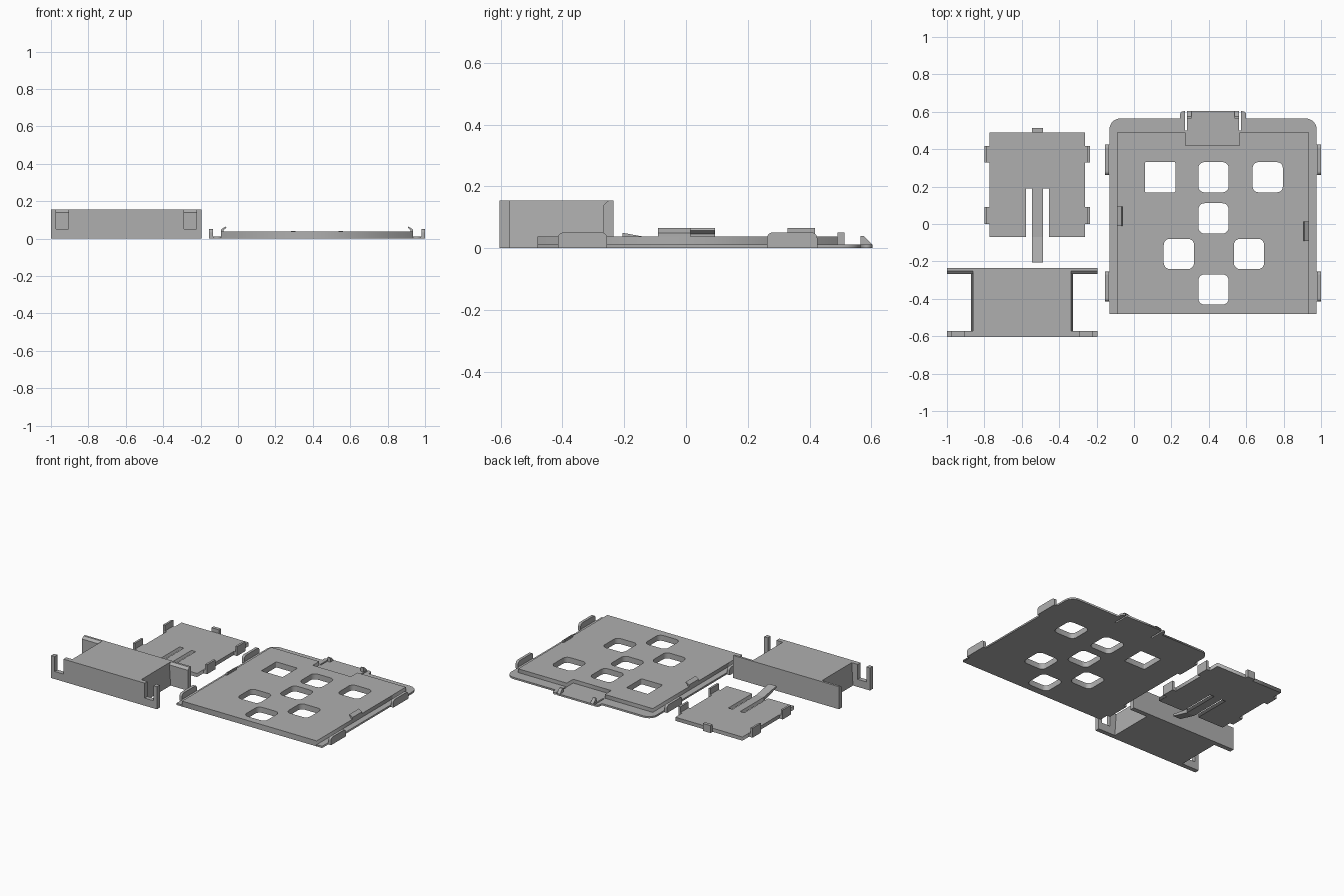
import bpy, bmesh, math
from mathutils import Vector

if "Cube" in bpy.data.objects:
    bpy.data.objects.remove(bpy.data.objects["Cube"])

plastic = bpy.data.materials.new("grey plastic")
plastic.diffuse_color = (0.43, 0.43, 0.43, 1)
plastic.use_nodes = True
plastic.node_tree.nodes["Principled BSDF"].inputs["Base Color"].default_value = plastic.diffuse_color


def rounded(points):
    """Expand (x, y[, radius]) corners into a polyline with arced corners."""
    out, n = [], len(points)
    for i, p in enumerate(points):
        c = Vector(p[:2])
        r = p[2] if len(p) > 2 else 0
        if not r:
            out.append(c)
            continue
        a = c + (Vector(points[i - 1][:2]) - c).normalized() * r
        b = c + (Vector(points[(i + 1) % n][:2]) - c).normalized() * r
        m = a + b - c                      # arc centre of a right-angle corner
        for k in range(6):
            t = k / 5 * math.pi / 2
            out.append(m + (a - m) * math.cos(t) + (b - m) * math.sin(t))
    return out


def slab(name, outline, z0, z1, holes=()):
    """Extrude a flat outline with holes from z0 to z1."""
    cu = bpy.data.curves.new(name, 'CURVE')
    cu.dimensions, cu.fill_mode, cu.extrude = '2D', 'BOTH', (z1 - z0) / 2
    for loop in (outline, *holes):
        pts = rounded(loop)
        sp = cu.splines.new('POLY')
        sp.points.add(len(pts) - 1)
        for q, p in zip(sp.points, pts):
            q.co = (p.x, p.y, 0, 1)
        sp.use_cyclic_u = True
    tmp = bpy.data.objects.new(name + "_curve", cu)
    bpy.context.collection.objects.link(tmp)
    dg = bpy.context.evaluated_depsgraph_get()
    me = bpy.data.meshes.new_from_object(tmp.evaluated_get(dg))
    bpy.data.objects.remove(tmp)
    bm = bmesh.new()
    bm.from_mesh(me)
    bmesh.ops.translate(bm, verts=bm.verts, vec=(0, 0, (z0 + z1) / 2))
    return finish(name, bm, me)


def finish(name, bm, me=None):
    me = me or bpy.data.meshes.new(name)
    bmesh.ops.remove_doubles(bm, verts=bm.verts, dist=1e-5)
    bmesh.ops.recalc_face_normals(bm, faces=bm.faces)
    bm.to_mesh(me)
    bm.free()
    me.materials.clear()
    me.materials.append(plastic)
    ob = bpy.data.objects.new(name, me)
    bpy.context.collection.objects.link(ob)
    return ob


def prism(name, axis, profile, a, b):
    """Extrude a profile along x (profile in y,z) or y (profile in x,z)."""
    bm = bmesh.new()
    pts = rounded(profile)
    put = (lambda p, t: (t, p.x, p.y)) if axis == 'x' else (lambda p, t: (p.x, t, p.y))
    f = bm.faces.new([bm.verts.new(put(p, a)) for p in pts])
    ext = bmesh.ops.extrude_face_region(bm, geom=[f])
    d = (b - a, 0, 0) if axis == 'x' else (0, b - a, 0)
    bmesh.ops.translate(bm, vec=d, verts=[v for v in ext['geom'] if isinstance(v, bmesh.types.BMVert)])
    return finish(name, bm)


def rect(x0, x1, y0, y1, r=0):
    return [(x0, y0, r), (x1, y0, r), (x1, y1, r), (x0, y1, r)]


def box(name, x0, x1, y0, y1, z0, z1):
    return prism(name, 'x', rect(y0, y1, z0, z1), x0, x1)


# --- large cover: raised panel with windows and a notch for the latch
CX = 0.4225
centres = [(.14, .25), (.425, .25), (.715, .25), (.425, .03), (.24, -.16), (.615, -.16), (.425, -.35)]
windows = [rect(x - .081, x + .081, y - .081, y + .081, .006 if i == 0 else .033)
           for i, (x, y) in enumerate(centres)]
slab("cover_panel",
     [(-.09, -.48), (.935, -.48), (.935, .49), (.565, .49), (.565, .42),
      (.275, .42), (.275, .49), (-.09, .49)], 0, .038, windows)

# thin rim around three sides, with ears and the latch tongue
half = [(.935, -.48), (.977, -.48), (.977, .565, .06), (.60, .565), (.60, .603, .02),
        (.572, .603), (.572, .50), (.562, .50), (.562, .603)]
mirrored = [(2 * CX - p[0], *p[1:]) for p in reversed(half)]
slab("cover_rim", half + mirrored + [
    (-.09, .49), (.275, .49), (.275, .42), (.565, .42), (.565, .49), (.935, .49)], 0, .012)

# latch wedges at the tongue tip
for x in (.284, .538):
    prism("latch_wedge", 'x', [(.565, .012), (.603, .012), (.575, .04), (.565, .04)], x, x + .023)

# upright side clips and leaning snap hooks
for s in (-1, 1):
    for y0, y1 in ((-.415, -.255), (.262, .425)):
        x0, x1 = sorted((CX + s * .5575, CX + s * .5765))
        prism("cover_clip", 'x', [(y0, 0), (y1, 0), (y1, .051, .018), (y0, .051, .018)], x0, x1)
        x0, x1 = sorted((CX + s * .551, CX + s * .56))
        box("cover_clip_foot", x0, x1, y0, y1, 0, .012)
    y0 = -.01 if s < 0 else -.09
    prism("snap_hook", 'y', [(CX + s * u, z) for u, z in
          ((.5125, .038), (.5125, .05), (.488, .065), (.485, .058), (.50, .046), (.50, .038))],
          y0, y0 + .104)

# --- small door: panel with a springy tongue between two slots
PX, T = -.5175, .025
slab("door_panel",
     [(-.773, -.07), (-.577, -.07), (-.577, .19), (-.545, .19), (-.545, -.07),
      (-.487, -.07), (-.487, .19), (-.455, .19), (-.455, -.07), (-.262, -.07),
      (-.262, .49), (-.773, .49)], 0, T)
prism("door_tongue_tip", 'x', [(-.07, 0), (-.07, T), (-.205, .05), (-.205, .036)], -.545, -.487)
box("door_tab", -.545, -.487, .49, .513, 0, .051)
for s in (-1, 1):
    for y0 in (.0, .328):
        x0, x1 = sorted((PX + s * .268, PX + s * .282))
        box("door_clip", x0, x1, y0, y0 + .09, 0, .065)
        x0, x1 = sorted((PX + s * .2555, PX + s * .268))
        box("door_clip_foot", x0, x1, y0, y0 + .09, 0, T)

# --- bracket: hollow-looking body between a solid back wall and a notched front wall
BX = -.5975
prism("bracket_body", 'y', [(-.871, 0), (-.326, 0), (-.336, .155), (-.861, .155)], -.572, -.265)
prism("bracket_back_wall", 'x',
      [(-.235, 0), (-.235, .155), (-.25, .155), (-.267, .14), (-.267, 0)], -1, -.195)
box("bracket_top_strip", -.861, -.336, -.267, -.245, .135, .155)
prism("bracket_front_wall", 'y',
      [(-1, 0), (-.195, 0), (-.195, .155), (-.222, .155), (-.222, .052), (-.288, .052),
       (-.288, .155), (-.907, .155), (-.907, .052), (-.973, .052), (-.973, .155), (-1, .155)],
      -.603, -.572)
